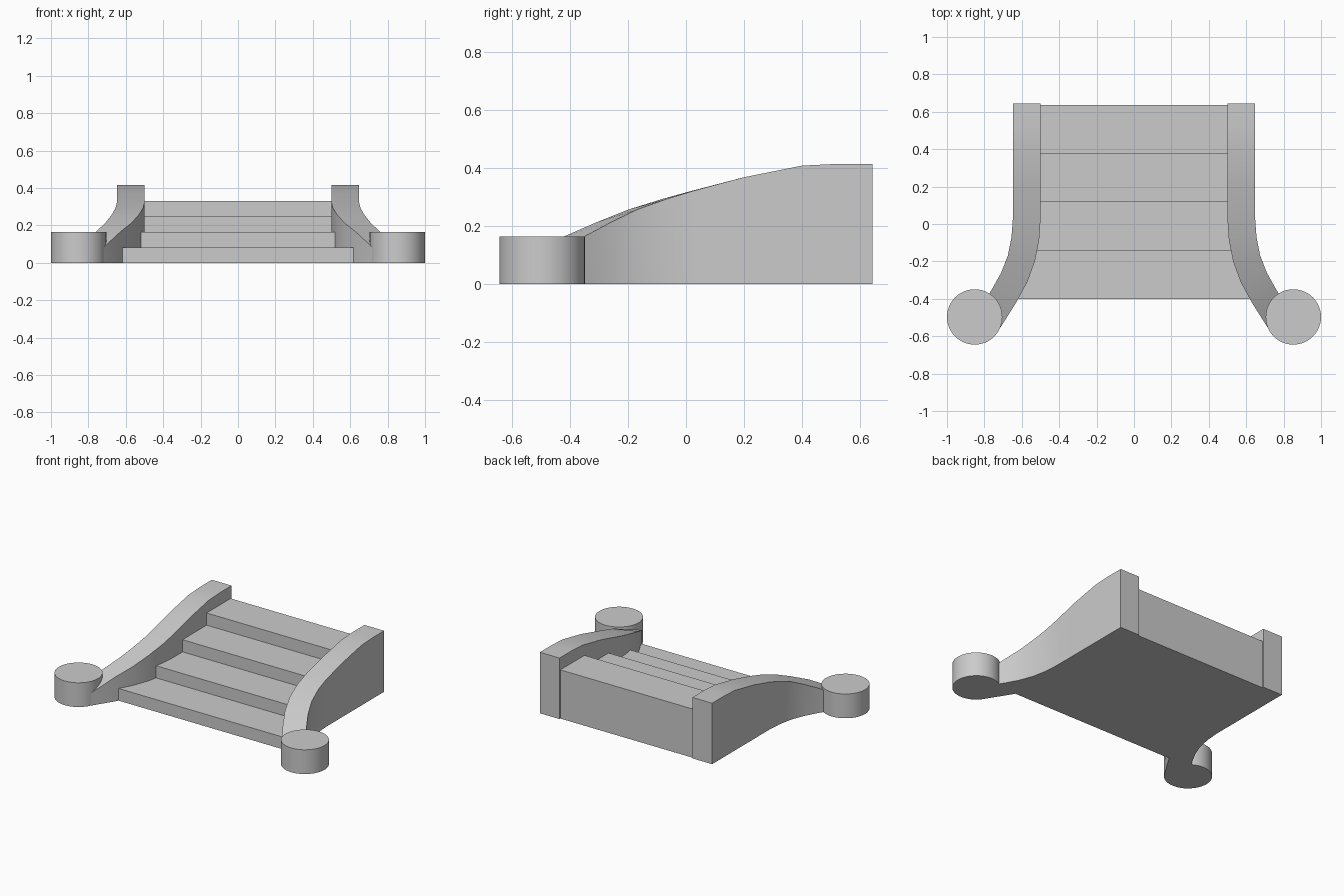
import bpy, bmesh, math

if "Cube" in bpy.data.objects:
    bpy.data.objects.remove(bpy.data.objects["Cube"])


def make_object(name, bm):
    bmesh.ops.recalc_face_normals(bm, faces=bm.faces)
    mesh = bpy.data.meshes.new(name)
    bm.to_mesh(mesh)
    bm.free()
    obj = bpy.data.objects.new(name, mesh)
    bpy.context.collection.objects.link(obj)
    return obj


def finish_pair(obj):
    obj.modifiers.new("Mirror", 'MIRROR').use_mirror_merge = False
    bpy.ops.object.select_all(action='DESELECT')
    obj.select_set(True)
    bpy.context.view_layer.objects.active = obj
    bpy.ops.object.shade_smooth_by_angle(angle=math.radians(30))


# Stair block: stepped side profile extruded across, ends buried in the walls
STEPS, RISE, RUN, FRONT, HALF = 4, 0.0828, 0.259, -0.40, 0.618
profile = [(FRONT, 0.0)]
for i in range(STEPS):
    profile += [(FRONT + i * RUN, (i + 1) * RISE),
                (FRONT + (i + 1) * RUN, (i + 1) * RISE)]
profile.append((FRONT + STEPS * RUN, 0.0))
bm = bmesh.new()
left = [bm.verts.new((-HALF, y, z)) for y, z in profile]
right = [bm.verts.new((HALF, y, z)) for y, z in profile]
n = len(profile)
bm.faces.new(left)
bm.faces.new(right[::-1])
for i in range(n):
    j = (i + 1) % n
    bm.faces.new((left[i], left[j], right[j], right[i]))
make_object("steps", bm)

# Flared side walls: inner x, y, outer x, y, top height at each station
stations = [
    (0.500, 0.645, 0.648, 0.645, 0.415),
    (0.500, 0.520, 0.648, 0.520, 0.415),
    (0.500, 0.400, 0.648, 0.400, 0.409),
    (0.500, 0.200, 0.648, 0.200, 0.369),
    (0.500, 0.020, 0.648, 0.025, 0.322),
    (0.507, -0.085, 0.655, -0.070, 0.293),
    (0.530, -0.200, 0.675, -0.170, 0.257),
    (0.570, -0.310, 0.710, -0.260, 0.213),
    (0.630, -0.420, 0.760, -0.350, 0.165),
    (0.714, -0.553, 0.830, -0.460, 0.087),
    (0.740, -0.585, 0.850, -0.485, 0.065),
]
bm = bmesh.new()
rings = [[bm.verts.new(p) for p in ((ix, iy, 0), (ox, oy, 0), (ox, oy, z), (ix, iy, z))]
         for ix, iy, ox, oy, z in stations]
for a, b in zip(rings, rings[1:]):
    for k in range(4):
        m = (k + 1) % 4
        bm.faces.new((a[k], a[m], b[m], b[k]))
bm.faces.new(rings[0])
bm.faces.new(rings[-1][::-1])
finish_pair(make_object("side_walls", bm))

# Round end posts
bm = bmesh.new()
bmesh.ops.create_cone(bm, cap_ends=True, segments=48, radius1=0.148, radius2=0.148, depth=0.165)
bmesh.ops.translate(bm, verts=bm.verts, vec=(0.852, -0.497, 0.0825))
finish_pair(make_object("end_posts", bm))
